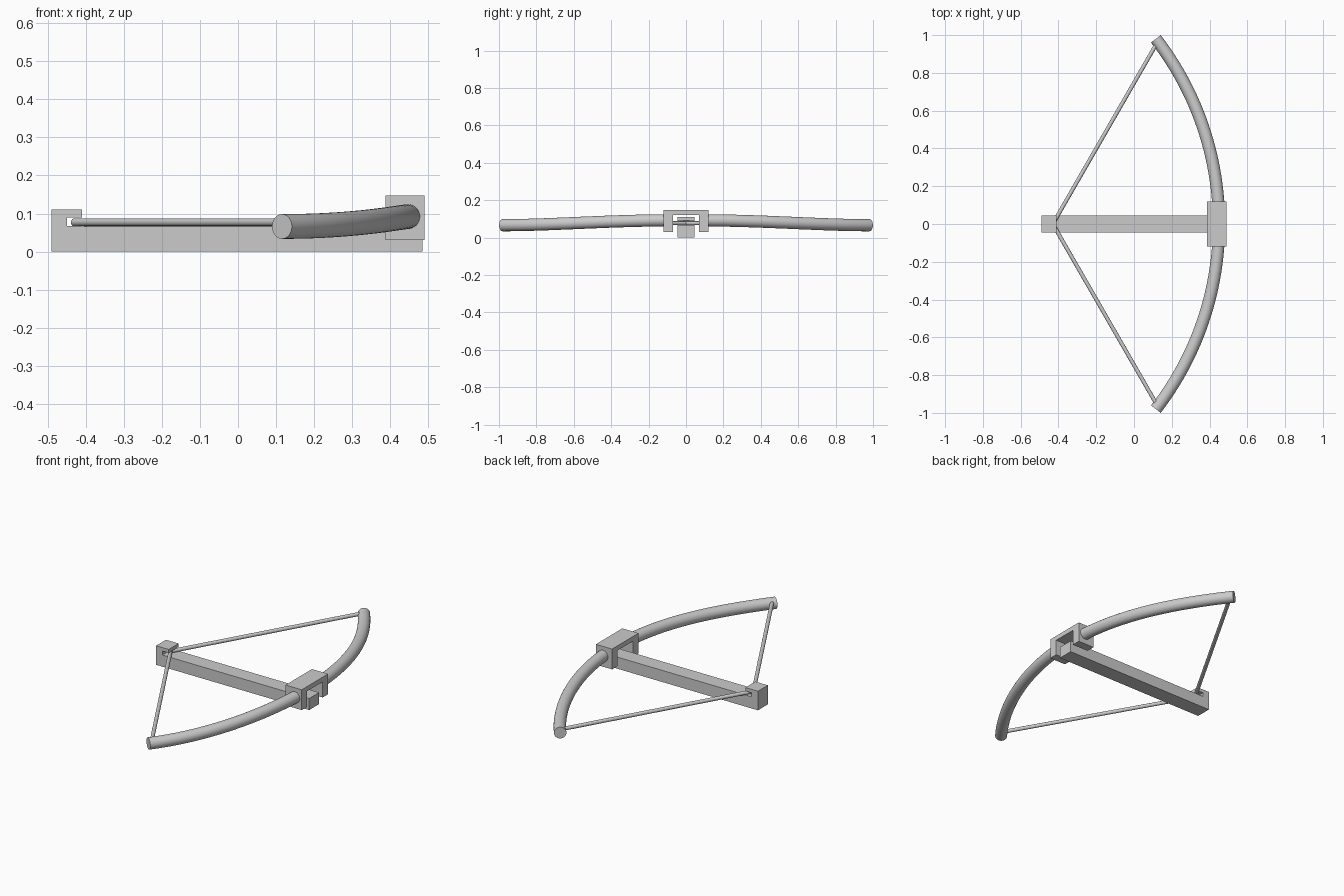
import bpy, bmesh, math
from mathutils import Vector

if "Cube" in bpy.data.objects:
    bpy.data.objects.remove(bpy.data.objects["Cube"])


def extrude(name, profile, plane, lo, hi):
    """Prism from a closed 2D profile: plane 'xz' runs along y, 'yz' along x."""
    bm = bmesh.new()
    place = (lambda p, d: (p[0], d, p[1])) if plane == 'xz' else (lambda p, d: (d, p[0], p[1]))
    face = bm.faces.new([bm.verts.new(place(p, lo)) for p in profile])
    ext = bmesh.ops.extrude_face_region(bm, geom=[face])
    move = Vector(place((0, 0), hi - lo))
    bmesh.ops.translate(bm, vec=move, verts=[g for g in ext['geom'] if isinstance(g, bmesh.types.BMVert)])
    bmesh.ops.recalc_face_normals(bm, faces=bm.faces)
    mesh = bpy.data.meshes.new(name)
    bm.to_mesh(mesh)
    bm.free()
    ob = bpy.data.objects.new(name, mesh)
    bpy.context.collection.objects.link(ob)
    return ob


def tube(name, points, radius, sides):
    """Round capped tube along a path lying roughly in the xy plane."""
    bm = bmesh.new()
    rings = []
    pts = [Vector(p) for p in points]
    for i, p in enumerate(pts):
        t = (pts[min(i + 1, len(pts) - 1)] - pts[max(i - 1, 0)]).normalized()
        side = t.cross(Vector((0, 0, 1))).normalized()
        up = side.cross(t)
        angles = [2 * math.pi * k / sides for k in range(sides)]
        rings.append([bm.verts.new(p + radius * (math.cos(a) * side + math.sin(a) * up)) for a in angles])
    for a, b in zip(rings, rings[1:]):
        for k in range(sides):
            n = (k + 1) % sides
            bm.faces.new((a[k], a[n], b[n], b[k]))
    bm.faces.new(rings[0])
    bm.faces.new(rings[-1])
    bmesh.ops.recalc_face_normals(bm, faces=bm.faces)
    mesh = bpy.data.meshes.new(name)
    bm.to_mesh(mesh)
    bm.free()
    ob = bpy.data.objects.new(name, mesh)
    bpy.context.collection.objects.link(ob)
    bpy.ops.object.select_all(action='DESELECT')
    ob.select_set(True)
    bpy.context.view_layer.objects.active = ob
    bpy.ops.object.shade_smooth_by_angle(angle=math.radians(40))
    return ob


# Stock with the hooked string catch at its rear end
extrude("stock", [(-0.49, 0), (0.485, 0), (0.485, 0.067), (-0.45, 0.067),
                  (-0.45, 0.09), (-0.41, 0.09), (-0.41, 0.11), (-0.49, 0.11)],
        'xz', -0.045, 0.045)

# Front bracket straddling the stock, open in the middle
extrude("bow_bracket", [(-0.12, 0.03), (-0.07, 0.03), (-0.07, 0.12), (0.07, 0.12),
                        (0.07, 0.03), (0.12, 0.03), (0.12, 0.147), (-0.12, 0.147)],
        'yz', 0.387, 0.49)

# Bow limbs: circular arcs drooping gently to the tips
R = 1.603
a0, a1 = math.asin(0.085 / R), math.asin(0.98 / R)
for side, sign in (("left", 1), ("right", -1)):
    path = []
    for i in range(25):
        u = i / 24
        a = a0 + (a1 - a0) * u
        z = 0.092 - 0.026 * u * u * (3 - 2 * u)
        path.append((0.45 - R + R * math.cos(a), sign * R * math.sin(a), z))
    tube(side + "_limb", path, 0.0325, 32)
    # Drawn string half, from the catch to the limb tip
    tube(side + "_string", [(-0.43, 0, 0.077), (0.12, sign * 0.955, 0.077)], 0.0105, 16)
